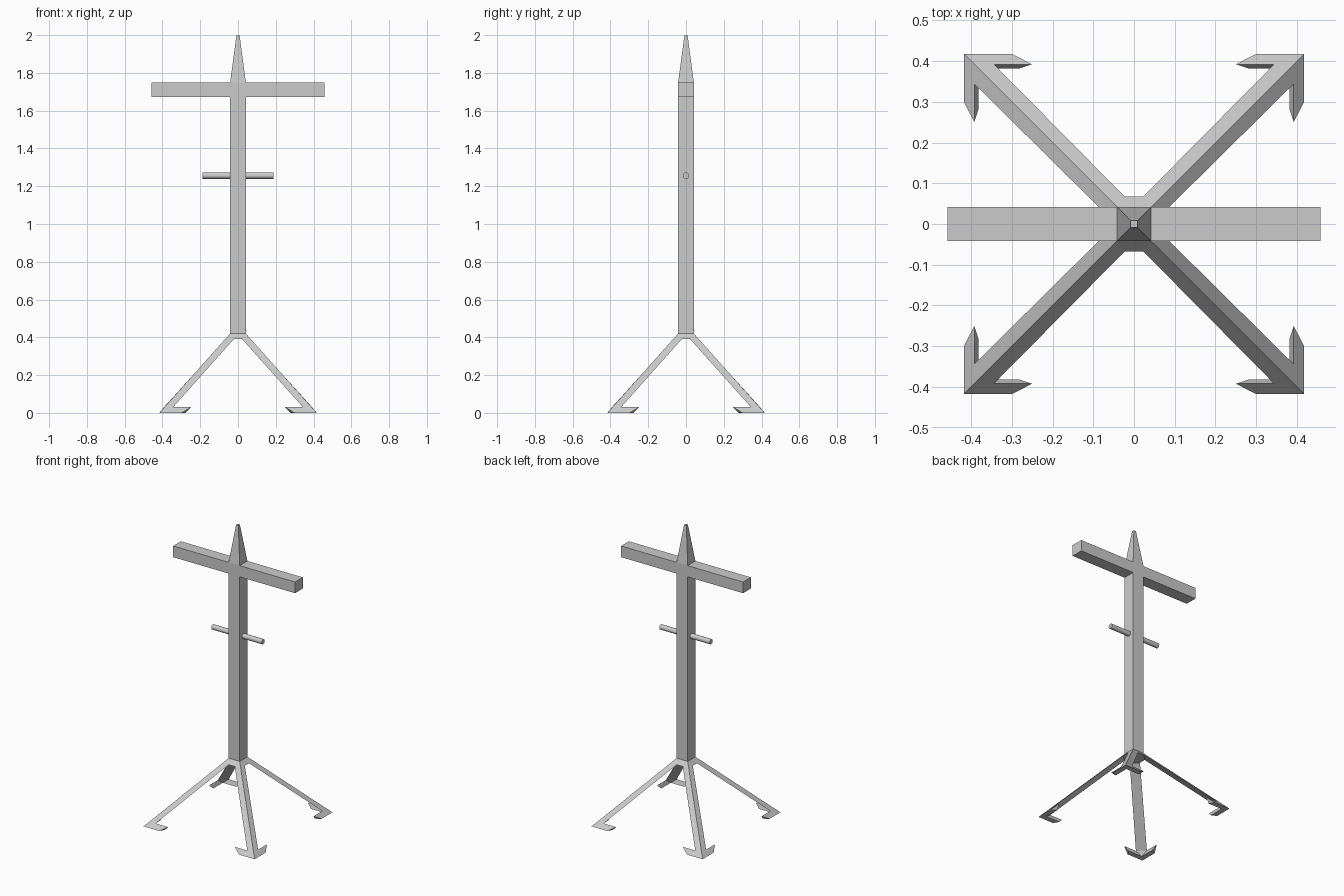
import bpy, bmesh, math
from mathutils import Matrix

if "Cube" in bpy.data.objects:
    bpy.data.objects.remove(bpy.data.objects["Cube"])

W = 0.0415  # half width of the square post


def make_object(name, bm):
    bmesh.ops.recalc_face_normals(bm, faces=bm.faces)
    mesh = bpy.data.meshes.new(name)
    bm.to_mesh(mesh)
    bm.free()
    obj = bpy.data.objects.new(name, mesh)
    bpy.context.collection.objects.link(obj)
    return obj


def box(name, hx, hy, z0, z1, taper=1.0):
    bm = bmesh.new()
    bmesh.ops.create_cube(bm, size=2)
    for v in bm.verts:
        t = taper if v.co.z > 0 else 1.0
        v.co = (v.co.x * hx * t, v.co.y * hy * t, z1 if v.co.z > 0 else z0)
    return make_object(name, bm)


# Post, pointed top and crossbar
box("post", W, W, 0.42, 1.75)
box("spike", W, W, 1.75, 2.0, taper=0.2)
box("crossbar", 0.458, W, 1.673, 1.749)

# Round peg through the post
bm = bmesh.new()
bmesh.ops.create_cone(bm, cap_ends=True, segments=16, radius1=0.017, radius2=0.017,
                      depth=0.378,
                      matrix=Matrix.Translation((0, 0, 1.256)) @ Matrix.Rotation(math.pi / 2, 4, 'Y'))
make_object("peg", bm)
bpy.context.view_layer.objects.active = bpy.data.objects["peg"]
bpy.data.objects["peg"].select_set(True)
bpy.ops.object.shade_smooth_by_angle(angle=math.radians(40))

# Four-legged base: one leg with hooked feet, mirrored about its diagonal, then rotated
side = {"foot_end": (0.299, 0.417, 0), "tip": (0.25, 0.392, 0.03), "crook": (0.344, 0.392, 0.03),
        "leg_top": (0.0225, 0.067, 0.39), "foot_inner": (0.28, 0.382, 0)}
middle = {"apex": (W, W, 0.42), "corner": (0.417, 0.417, 0), "heel": (0.382, 0.382, 0)}

bm = bmesh.new()
legs = []
for i in range(4):
    rot = Matrix.Rotation(i * math.pi / 2, 3, 'Z')

    def add(points, swap=False):
        out = {}
        for key, (x, y, z) in points.items():
            v = bm.verts.new((y, x, z) if swap else (x, y, z))
            v.co = rot @ v.co
            out[key] = v
        return out

    m, a, b = add(middle), add(side), add(side, True)
    for s in (a, b):
        # sloped outer face, foot end and inner side of the foot
        bm.faces.new([m["apex"], m["corner"], s["foot_end"], s["tip"], s["crook"], s["leg_top"]])
        bm.faces.new([s["foot_end"], s["foot_inner"], s["tip"]])
        bm.faces.new([s["tip"], s["foot_inner"], m["heel"], s["crook"]])
    # sole, heel and underside of the leg
    bm.faces.new([m["corner"], a["foot_end"], a["foot_inner"], m["heel"], b["foot_inner"], b["foot_end"]])
    bm.faces.new([a["crook"], m["heel"], b["crook"]])
    bm.faces.new([a["crook"], b["crook"], b["leg_top"], a["leg_top"]])
    legs.append((m, a, b))

# Hub joining the legs under the post
for i in range(4):
    m, a, _ = legs[i]
    m2, _, b2 = legs[(i + 1) % 4]
    bm.faces.new([m["apex"], a["leg_top"], b2["leg_top"], m2["apex"]])
bm.faces.new([leg[0]["apex"] for leg in legs])
bm.faces.new([v for leg in legs for v in (leg[2]["leg_top"], leg[1]["leg_top"])])
make_object("base_legs", bm)
